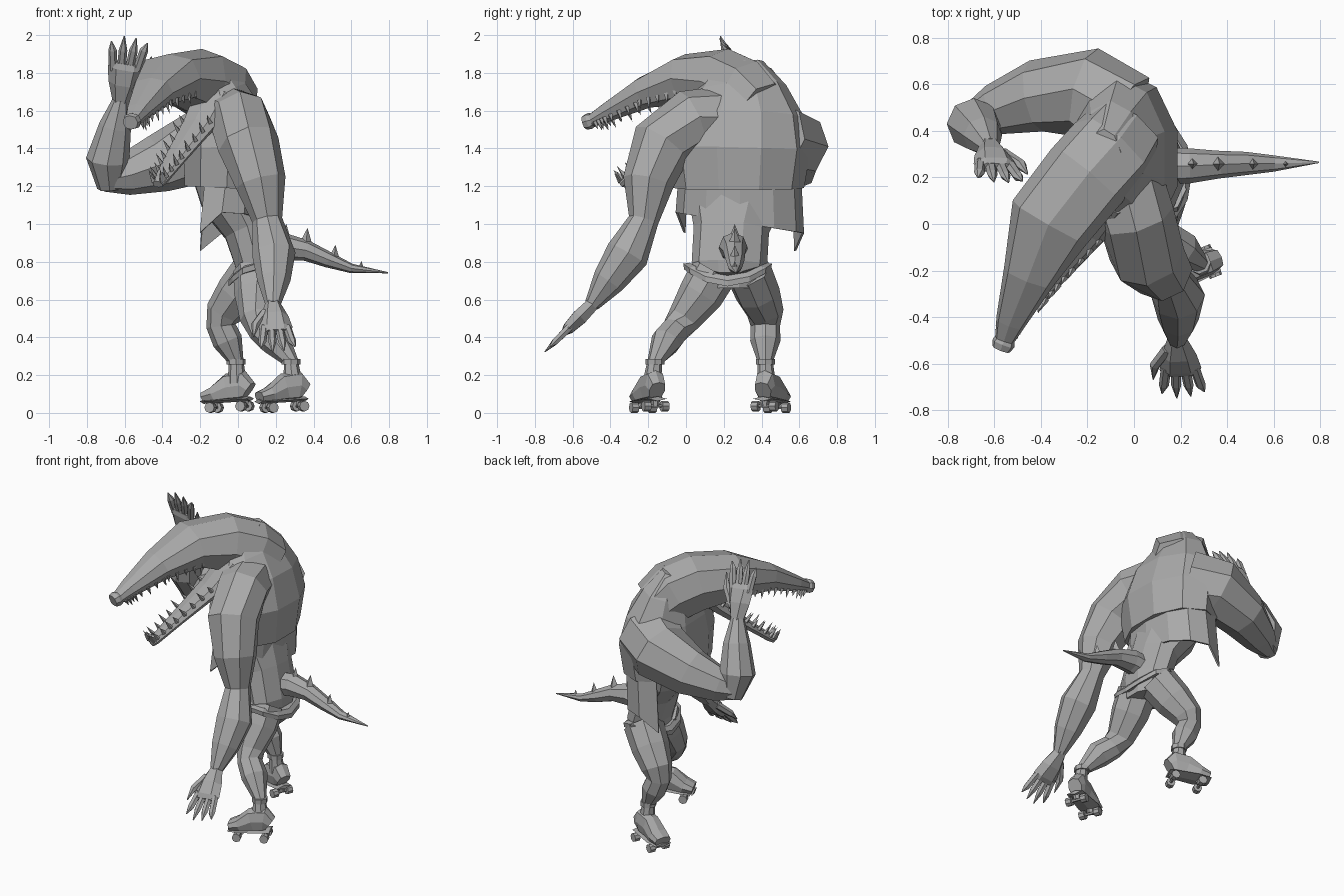
import bpy, bmesh, math
from mathutils import Vector as V, Matrix

cube = bpy.data.objects.get("Cube")
if cube:
    bpy.data.objects.remove(cube)

X, Y, Z = V((1, 0, 0)), V((0, 1, 0)), V((0, 0, 1))
grey = bpy.data.materials.new("plain grey")
grey.use_nodes = True
grey.diffuse_color = (0.4, 0.4, 0.4, 1)
grey.node_tree.nodes["Principled BSDF"].inputs["Base Color"].default_value = (0.4, 0.4, 0.4, 1)


def finish(name, bm):
    bmesh.ops.recalc_face_normals(bm, faces=bm.faces[:])
    mesh = bpy.data.meshes.new(name)
    bm.to_mesh(mesh)
    bm.free()
    mesh.materials.append(grey)
    ob = bpy.data.objects.new(name, mesh)
    bpy.context.collection.objects.link(ob)
    return ob


def frame(pts, i, up):
    """Sideways and upward directions of a path at one station."""
    a, b = V(pts[max(i - 1, 0)][:3]), V(pts[min(i + 1, len(pts) - 1)][:3])
    t = (b - a).normalized()
    side = t.cross(up).normalized()
    return side, side.cross(t)


def add_tube(bm, pts, up, sides=8, power=1.0, caps=True):
    """Faceted loft through stations (x, y, z, half width, half height)."""
    def bend(v):
        return math.copysign(abs(v) ** power, v) if abs(v) > 1e-6 else 0
    rings = []
    for i, p in enumerate(pts):
        side, top = frame(pts, i, up)
        w, h = p[3], p[-1]
        ring = []
        for k in range(sides):
            a = math.tau * k / sides
            ring.append(bm.verts.new(V(p[:3]) + side * w * bend(math.cos(a)) + top * h * bend(math.sin(a))))
        rings.append(ring)
    for r, s in zip(rings, rings[1:]):
        for k in range(sides):
            n = (k + 1) % sides
            bm.faces.new((r[k], r[n], s[n], s[k]))
    if caps:
        bm.faces.new(rings[0])
        bm.faces.new(rings[-1])


def tube(name, pts, up, **kw):
    bm = bmesh.new()
    add_tube(bm, pts, up, **kw)
    return finish(name, bm)


def spike(bm, base, direction, r, length, sides=4):
    rot = direction.to_track_quat('Z', 'Y').to_matrix().to_4x4()
    m = Matrix.Translation(base + direction.normalized() * length * 0.5) @ rot
    bmesh.ops.create_cone(bm, cap_ends=True, segments=sides, radius1=r, radius2=0, depth=length, matrix=m)


# Torso, with an open-fronted vest skirt and the belly inside it
tube("torso", [(-.06, .28, 1.19, .345, .235), (-.05, .28, 1.4, .38, .25), (-.07, .29, 1.57, .34, .215),
               (-.1, .29, 1.72, .24, .15), (-.13, .27, 1.84, .14, .08)], X, sides=10)
tube("belly", [(-.06, .27, 1.3, .27, .2), (-.03, .26, 1.12, .25, .17), (.05, .24, .97, .2, .13),
               (.1, .23, .79, .2, .12), (.1, .23, .66, .16, .11)], X, sides=10)
bm = bmesh.new()
add_tube(bm, [(-.06, .285, 1.26, .325, .21), (-.085, .285, 1, .34, .22)], X, sides=12, power=.9, caps=False)
gap = [f for f in bm.faces if f.calc_center_median().x < -.18]
bmesh.ops.delete(bm, geom=gap, context='FACES')
for v in bm.verts:
    if v.co.z < 1.1:
        v.co.z = 1.06 - .16 * (v.co.y + .05) - (.1 if v.co.x < -.15 else 0)
vest = finish("vest_skirt", bm)
vest.modifiers.new("thickness", 'SOLIDIFY').thickness = .012

# Belt, sagging at the front and under the tail
bm = bmesh.new()
add_tube(bm, [(.1, .22, .71, .2, .13), (.1, .22, .715, .23, .15), (.1, .22, .745, .235, .15),
              (.1, .22, .75, .2, .13)], X, sides=12)
for v in bm.verts:
    v.co.z += .045 - (v.co.x - .1) ** 2 * 4
finish("belt", bm)

# Neck, head and upper snout, ending in a blunt nose
snout = [(-.04, .4, 1.62, .17, .15), (-.11, .31, 1.7, .19, .18), (-.21, .2, 1.755, .19, .175),
         (-.36, .01, 1.77, .185, .13), (-.45, -.22, 1.695, .115, .085),
         (-.53, -.42, 1.59, .065, .05), (-.555, -.495, 1.55, .043, .036)]
tube("head_and_snout", snout, Z, power=.75)
tube("nose", [(-.552, -.49, 1.55, .042, .036), (-.56, -.51, 1.545, .05, .044),
              (-.57, -.535, 1.537, .042, .038)], Z, power=.8)
jaw = [(-.13, .12, 1.67, .12, .06), (-.21, -.01, 1.52, .105, .045), (-.33, -.18, 1.35, .07, .03),
       (-.41, -.31, 1.23, .04, .025), (-.425, -.335, 1.21, .03, .02)]
tube("lower_jaw", jaw, Z, power=.8)


def teeth(name, pts, first, count, sign, size):
    bm = bmesh.new()
    span = len(pts) - 1 - first
    for n in range(count):
        f = first + span * n / count
        i, u = int(f), f - int(f)
        side, top = frame(pts, i, Z)
        p = [a + (b - a) * u for a, b in zip(pts[i], pts[i + 1])]
        for s in (-1, 1):
            base = V(p[:3]) + side * s * p[3] * .8 + top * sign * p[4] * .5
            spike(bm, base, top * sign + side * s * .1, .015, size * (1.2 if n % 2 else .9))
    finish(name, bm)


teeth("upper_teeth", snout, 3, 13, -1, .052)
teeth("lower_teeth", jaw, 1, 11, 1, .062)

# Tail with a row of spikes
tube("tail", [(.1, .25, .86, .08, .08), (.24, .25, .88, .075, .075), (.36, .255, .86, .06, .055),
              (.48, .26, .81, .05, .042), (.6, .26, .765, .035, .025), (.795, .265, .742, .003, .003)], Z)
bm = bmesh.new()
for x, z, h in ((.25, .94, .06), (.36, .9, .08), (.51, .83, .06), (.65, .765, .04)):
    spike(bm, V((x, .258, z)), V((.1, 0, 1)), h * .4, h)
finish("tail_spikes", bm)

# Arms: left one hanging, right one raised
tube("left_arm", [(-.05, .2, 1.56, .17), (.01, .03, 1.55, .165), (.055, -.13, 1.42, .165),
                  (.12, -.2, 1.22, .135), (.155, -.225, 1.02, .08), (.19, -.31, .84, .115),
                  (.19, -.41, .7, .088), (.185, -.5, .57, .04)], X)
tube("right_upper_arm", [(-.06, .46, 1.45, .21), (-.2, .565, 1.41, .195), (-.42, .55, 1.32, .155),
                         (-.6, .49, 1.26, .11), (-.72, .44, 1.23, .06)], Z)
tube("right_forearm", [(-.68, .47, 1.19, .065), (-.69, .43, 1.34, .115), (-.65, .38, 1.52, .085),
                       (-.62, .33, 1.66, .042)], Y)


def hand(name, wrist, direction, across, length, thumb):
    """Palm with four clawed fingers and a thumb."""
    d, a = direction.normalized(), across.normalized()
    up = a.cross(d)
    bm = bmesh.new()

    def piece(points):
        add_tube(bm, [(*(wrist + d * u * length + a * v * length), w * length, h * length)
                      for u, v, w, h in points], up, sides=6)
    piece([(-.05, 0, .11, .11), (.25, 0, .21, .13), (.48, 0, .25, .1), (.56, 0, .22, .06)])
    for n in range(4):
        v = -.17 + n * .113
        reach = 1 - .1 * abs(n - 1.3) / 1.3
        piece([(.46, v, .062, .06), (.76, v * 1.3, .06, .055), (reach, v * 1.5, .008, .008)])
    piece([(.15, thumb * .13, .07, .07), (.42, thumb * .3, .065, .06), (.66, thumb * .34, .008, .008)])
    finish(name, bm)


hand("left_hand", V((.185, -.5, .57)), V((.03, -.25, -.25)), X, .36, -1)
hand("right_hand", V((-.62, .33, 1.66)), V((.05, -.15, .33)), V((1, -.1, 0)), .38, 1)

# Legs with ankle cuffs, and skate boots on wheels
legs = {
    "left": [(.1, .15, .75, .125), (.1, .08, .63, .12), (.1, -.01, .5, .09), (.13, -.055, .44, .078),
             (.2, -.105, .38, .083), (.28, -.165, .27, .04), (.29, -.18, .16, .05)],
    "right": [(.09, .33, .75, .125), (.0, .38, .63, .12), (-.075, .42, .53, .098), (-.09, .42, .46, .078),
              (-.055, .42, .38, .08), (-.01, .42, .27, .04), (-.005, .425, .16, .05)]}
for label, pts in legs.items():
    tube(label + "_leg", pts, Y)
    x, y, z, r = pts[-2]
    tube(label + "_cuff", [(x, y, z - .015, .05), (x, y, z + .015, .05)], Y)
    out = -1 if label == "left" else 1
    d = V((-1, .4 * out, 0)).normalized()
    across = Z.cross(d)
    ankle = V((x, y + out * .015, 0))

    def along(u, z):
        return ankle + d * u + Z * z
    tube(label + "_boot", [(*along(-.075, .12), .045, .05), (*along(-.04, .145), .055, .08),
                           (*along(.04, .135), .055, .075), (*along(.12, .1), .065, .043),
                           (*along(.18, .085), .058, .028)], Z, power=.7)
    tube(label + "_sole", [(*along(-.08, .075), .055, .012), (*along(.1, .064), .07, .012),
                           (*along(.185, .06), .058, .012)], Z, sides=4, power=.4)
    bm = bmesh.new()
    for u, z in ((-.05, .036), (.125, .028)):
        c = along(u, z)
        add_tube(bm, [(*(c - across * .05), .01), (*(c + across * .05), .01)], Z, sides=6)
        add_tube(bm, [(*c, .018), (*along(u, .07), .025)], X, sides=6)
        for s in (-1, 1):
            add_tube(bm, [(*(c + across * s * .033), .028), (*(c + across * s * .07), .028)], Z, sides=8)
    finish(label + "_wheels", bm)
